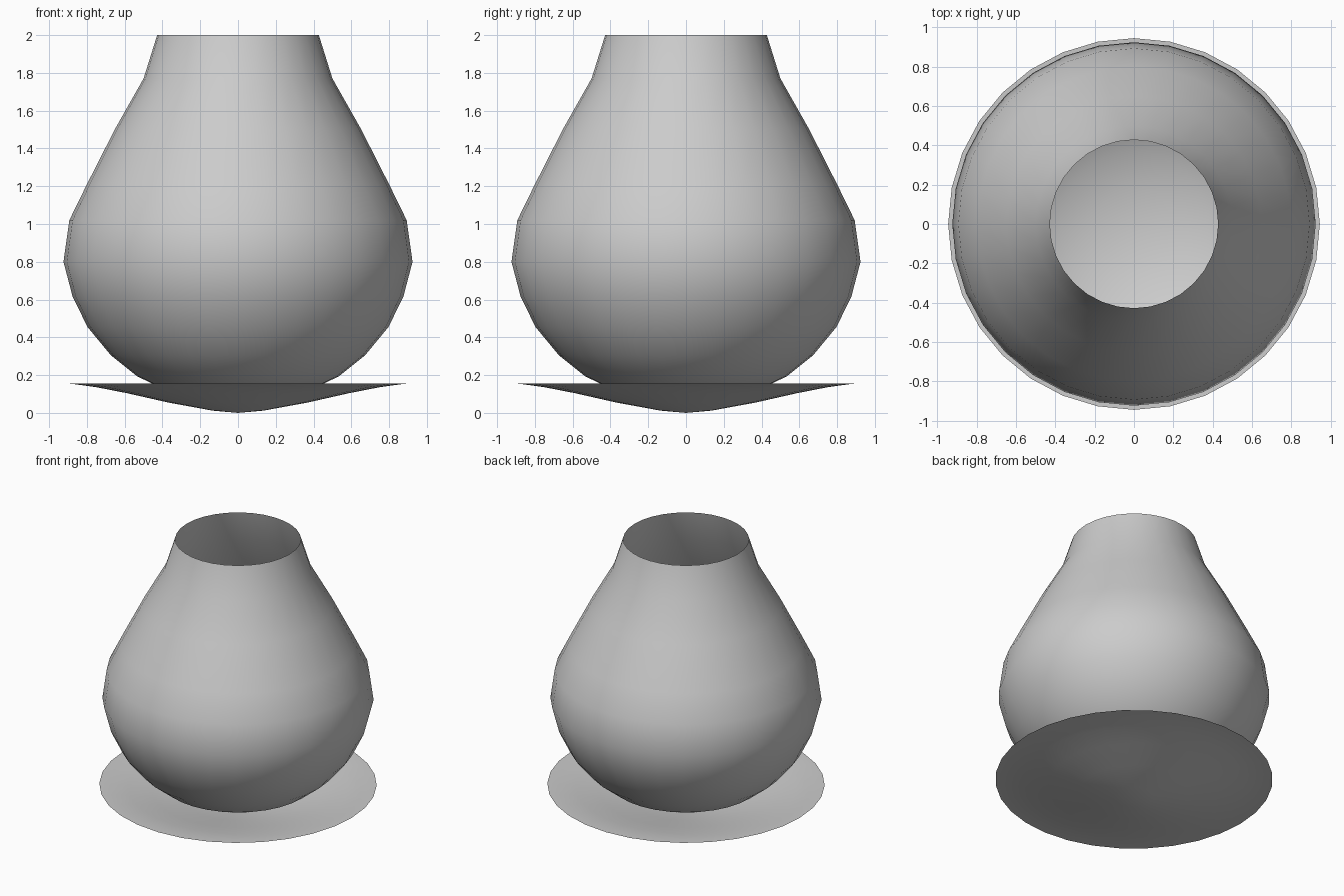
import bpy, bmesh, math

if "Cube" in bpy.data.objects:
    bpy.data.objects.remove(bpy.data.objects["Cube"])

SIDES = 32

def lathe(name, profile):
    """Revolve (radius, height) points round z; the first point lies on the axis."""
    bm = bmesh.new()
    pole = bm.verts.new((0, 0, profile[0][1]))
    rings = []
    for r, z in profile[1:]:
        rings.append([bm.verts.new((r * math.cos(2 * math.pi * i / SIDES),
                                    r * math.sin(2 * math.pi * i / SIDES), z))
                      for i in range(SIDES)])
    for i in range(SIDES):
        j = (i + 1) % SIDES
        bm.faces.new((pole, rings[0][j], rings[0][i]))
        for a, b in zip(rings, rings[1:]):
            bm.faces.new((a[i], a[j], b[j], b[i]))
    for f in bm.faces:
        f.smooth = True
    mesh = bpy.data.meshes.new(name)
    bm.to_mesh(mesh)
    bm.free()
    obj = bpy.data.objects.new(name, mesh)
    bpy.context.collection.objects.link(obj)
    return obj

# Pear-shaped open vessel, a single thin wall
lathe("vessel_body", [
    (0, 0.057), (0.19, 0.072), (0.37, 0.115), (0.533, 0.193), (0.673, 0.305),
    (0.797, 0.455), (0.876, 0.617), (0.924, 0.80), (0.893, 1.02),
    (0.80, 1.21), (0.65, 1.505), (0.50, 1.77), (0.428, 2.0)])

# Shallow dish beneath it, flattening out at the rim
lathe("saucer", [
    (0, 0.0), (0.135, 0.012), (0.37, 0.055), (0.586, 0.104),
    (0.75, 0.136), (0.88, 0.154), (0.945, 0.156)])
